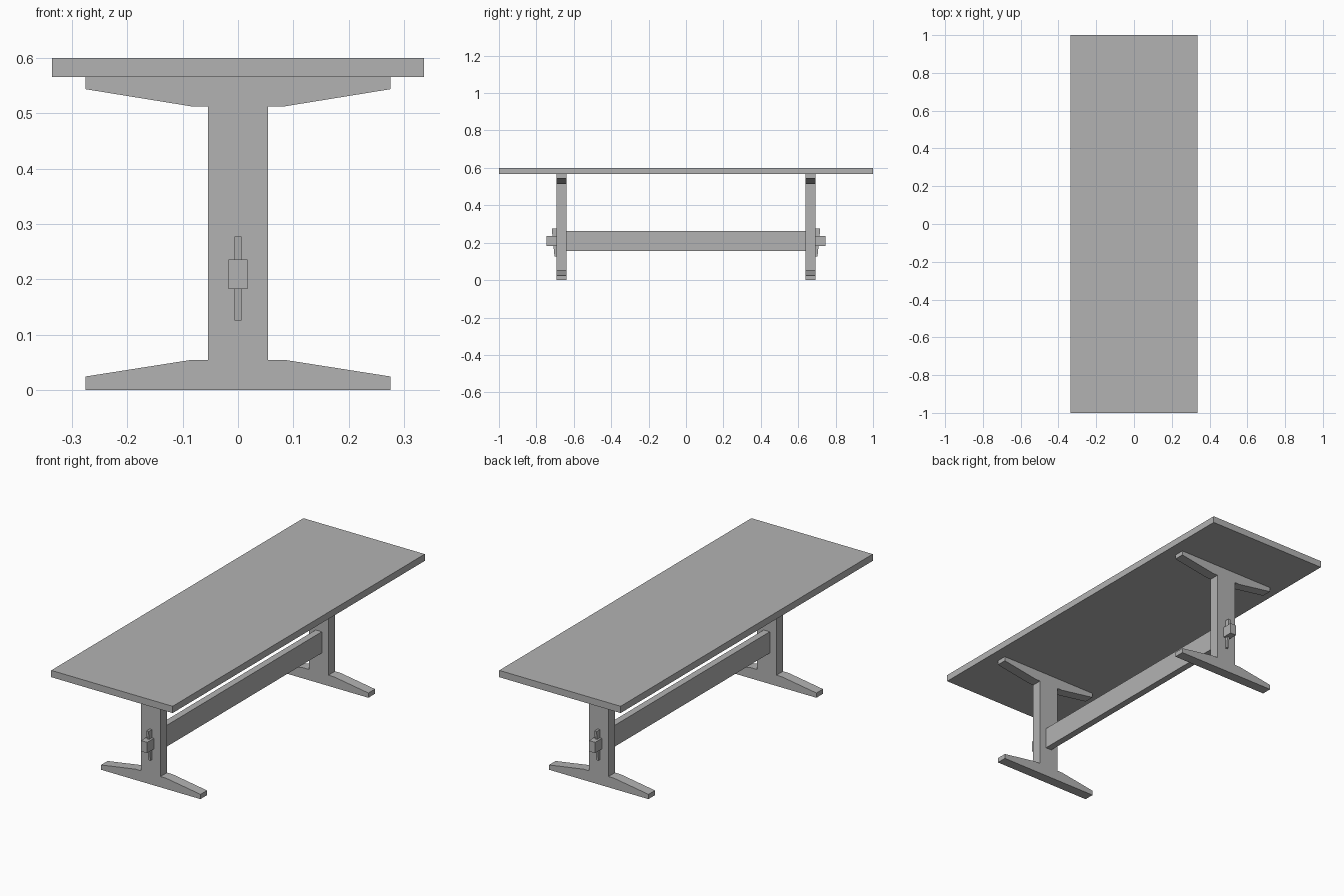
import bpy, bmesh
from mathutils import Vector

cube = bpy.data.objects.get("Cube")
if cube:
    bpy.data.objects.remove(cube)

# One plain grey for the whole table
grey = bpy.data.materials.new("plain_grey")
grey.use_nodes = True
COLOUR = (0.45, 0.45, 0.45, 1)
grey.diffuse_color = COLOUR
grey.node_tree.nodes["Principled BSDF"].inputs["Base Color"].default_value = COLOUR


def prism(name, outline, extrude):
    """Extrude a closed outline of 3D points along a vector."""
    bm = bmesh.new()
    face = bm.faces.new([bm.verts.new(p) for p in outline])
    result = bmesh.ops.extrude_face_region(bm, geom=[face], use_keep_orig=True)
    moved = [v for v in result["geom"] if isinstance(v, bmesh.types.BMVert)]
    bmesh.ops.translate(bm, verts=moved, vec=Vector(extrude))
    bmesh.ops.recalc_face_normals(bm, faces=bm.faces)
    mesh = bpy.data.meshes.new(name)
    bm.to_mesh(mesh)
    bm.free()
    mesh.materials.append(grey)
    obj = bpy.data.objects.new(name, mesh)
    bpy.context.collection.objects.link(obj)
    return obj


def box(name, half_x, y0, y1, z0, z1):
    outline = [(-half_x, y0, z0), (half_x, y0, z0), (half_x, y0, z1), (-half_x, y0, z1)]
    return prism(name, outline, (0, y1 - y0, 0))


TOP_UNDERSIDE = 0.566
LEG_IN, LEG_OUT = 0.64, 0.692

# Tabletop and the long rail between the legs
box("tabletop", 0.337, -1, 1, TOP_UNDERSIDE, 0.6)
box("stretcher_rail", 0.017, -LEG_IN, LEG_IN, 0.155, 0.262)

# Right half of the trestle profile: tapered foot, post, tapered bearer
half = [(0.276, 0), (0.276, 0.024), (0.085, 0.054), (0.054, 0.054),
        (0.054, 0.513), (0.085, 0.513), (0.276, 0.544), (0.276, TOP_UNDERSIDE)]
profile = half + [(-x, z) for x, z in reversed(half)]

for side, s in (("front", -1), ("back", 1)):
    prism(side + "_trestle", [(x, s * LEG_IN, z) for x, z in profile],
          (0, s * (LEG_OUT - LEG_IN), 0))
    # Rail tenon poking out through the post
    box(side + "_tenon", 0.017, s * LEG_OUT, s * 0.745, 0.182, 0.236)
    # Tapered key locking the tenon
    key = [(LEG_OUT, 0.125), (0.703, 0.125), (0.718, 0.277), (LEG_OUT, 0.277)]
    prism(side + "_wedge_key", [(-0.006, s * y, z) for y, z in key], (0.012, 0, 0))
